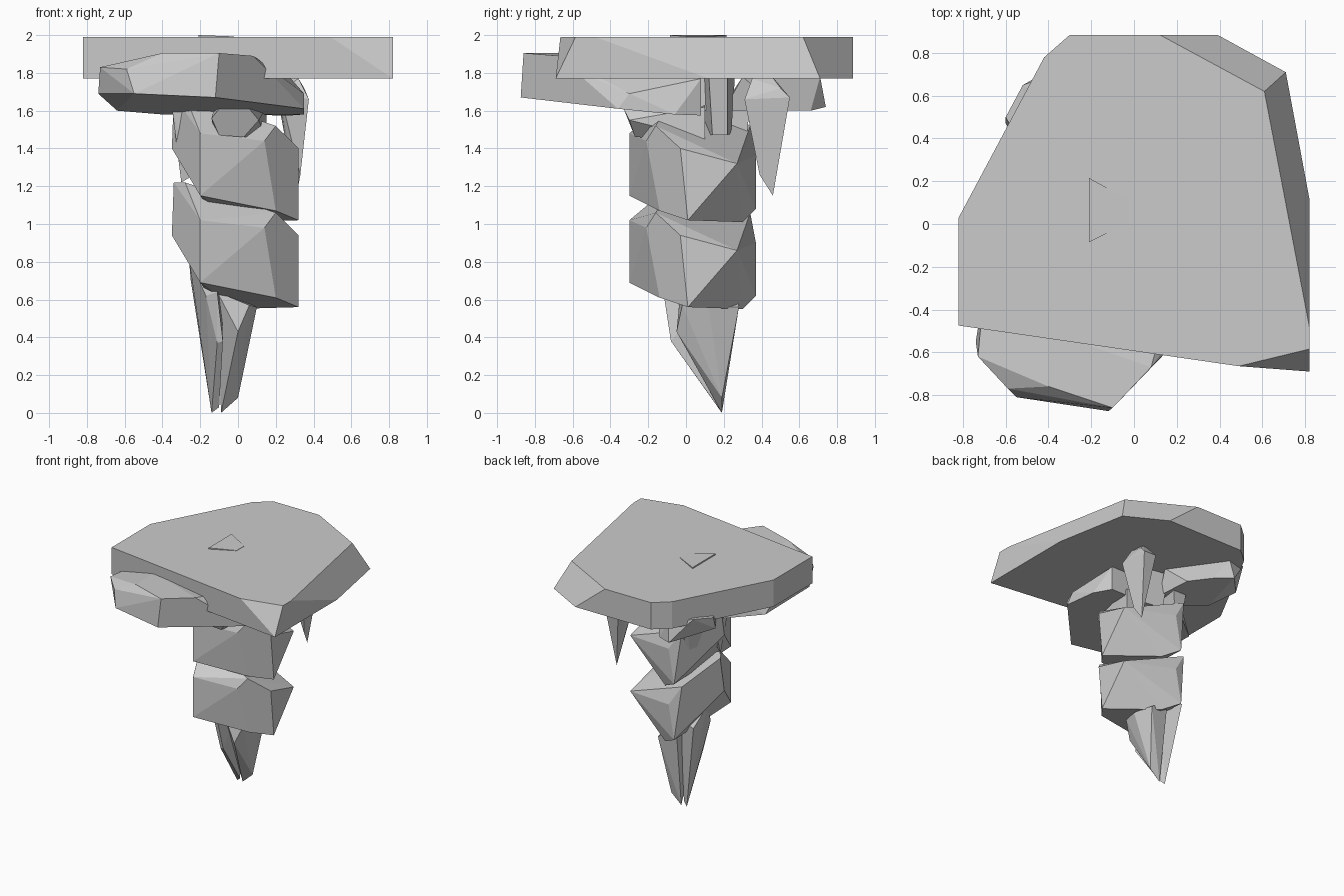
import bpy, bmesh


def rock(name, points, lift=0.0):
    """Faceted stone: convex hull around a few corner points."""
    bm = bmesh.new()
    for x, y, z in points:
        bm.verts.new((x, y, z + lift))
    res = bmesh.ops.convex_hull(bm, input=bm.verts)
    loose = {g for g in res["geom_interior"] + res["geom_unused"]
             if isinstance(g, bmesh.types.BMVert)}
    bmesh.ops.delete(bm, geom=list(loose), context='VERTS')
    bmesh.ops.dissolve_limit(bm, angle_limit=0.12, verts=bm.verts, edges=bm.edges)
    bmesh.ops.recalc_face_normals(bm, faces=bm.faces)
    me = bpy.data.meshes.new(name)
    bm.to_mesh(me)
    bm.free()
    ob = bpy.data.objects.new(name, me)
    bpy.context.collection.objects.link(ob)
    return ob


# Flat slab on top, with a few chamfered corners
shared = [(-.82, -.475), (-.30, .885), (-.42, .78), (-.82, .03)]
upper = shared + [(.49, -.665), (.82, -.585), (.82, -.48), (.61, .62), (.12, .885)]
lower = shared + [(.82, -.69), (.82, .12), (.71, .71), (.39, .885)]
rock("top_slab", [(x, y, 1.99) for x, y in upper] + [(x, y, 1.77) for x, y in lower])

# Small stone poking through the slab
cap = [(-.21, .215, 2.0), (-.02, .11, 1.993), (-.02, .01, 1.993), (-.21, -.085, 2.0)]
rock("cap_stone", cap + [(x, y, 1.6) for x, y, z in cap])

# Big boulder jutting out at the front left
rock("front_boulder", [
    (-.74, -.55, 1.69), (-.55, -.81, 1.69), (-.12, -.875, 1.67), (.35, -.36, 1.61),
    (.35, -.06, 1.58), (.28, .08, 1.575), (-.40, .08, 1.58), (-.64, -.12, 1.60),
    (-.73, -.62, 1.83), (-.59, -.77, 1.82), (-.40, -.76, 1.905), (-.10, -.86, 1.905),
    (.08, -.67, 1.89), (.15, -.60, 1.82), (.35, -.30, 1.69), (-.40, -.5, 1.905),
    (-.70, -.3, 1.82), (.28, .08, 1.77), (-.35, .08, 1.80)])

# Boulder under the back left of the slab
rock("back_boulder", [
    (-.60, .47, 1.70), (-.60, .50, 1.80), (-.52, .65, 1.82), (-.49, .66, 1.77),
    (-.36, .74, 1.62), (-.34, .71, 1.78), (-.22, .66, 1.60), (-.10, .50, 1.60),
    (-.05, .30, 1.78), (-.08, .20, 1.60), (-.30, .18, 1.60), (-.48, .30, 1.62),
    (-.50, .32, 1.80)])

# Two matching blocks stacked as the trunk
block = [
    (-.20, -.30, 1.02), (-.20, -.30, .69), (.14, -.21, .98), (.20, -.14, .61),
    (.20, -.16, 1.06), (.32, -.03, .94), (.32, .01, .56), (.32, .27, .86),
    (-.02, .30, .55), (-.10, .37, .90), (-.15, .37, .62), (-.35, .0, .94),
    (-.34, .04, 1.22), (-.28, -.06, 1.22), (-.26, .12, .80), (-.20, .34, 1.06)]
for name, lift in (("lower_block", 0), ("upper_block", .46)):
    rock(name, block, lift)

# Little stones wedged in the gaps above each block
nub = [(-.14, -.30, 1.56), (-.10, -.33, 1.61), (.06, -.33, 1.61), (.11, -.30, 1.55),
       (.03, -.27, 1.46), (-.10, -.27, 1.47), (-.12, .1, 1.63), (.15, .1, 1.62),
       (.15, .1, 1.45), (-.12, .1, 1.45)]
rock("upper_nub", nub)
rock("middle_nub", [(x * .7, y * .6 + .06, (z - 1.45) * .4 + 1.08) for x, y, z in nub])

# Two pointed stones forming the bottom tip
rock("bottom_spike_left", [
    (-.14, .19, 0), (-.10, .17, .03), (-.26, .10, .82), (-.25, .26, .70),
    (-.11, -.12, .64), (-.17, -.08, .62), (-.08, -.08, .38), (-.11, -.07, .37),
    (-.09, .20, .70)])
rock("bottom_spike_right", [
    (-.09, .19, 0), (.0, .19, .08), (.0, -.05, .43), (-.11, -.03, .64),
    (.06, -.02, .57), (.10, .12, .56), (.06, .28, .56), (-.10, .27, .66)])

# Hanging spikes at the back and left
rock("back_right_spike", [
    (.31, .46, 1.15), (.33, .39, 1.26), (.32, .35, 1.77), (.28, .44, 1.80),
    (.22, .33, 1.70), (.375, .31, 1.66), (.36, .38, 1.45), (.35, .50, 1.72),
    (.20, .46, 1.72), (.36, .55, 1.67), (.24, .54, 1.68), (.25, .42, 1.45)])
rock("back_left_spike", [
    (-.16, .30, 1.14), (-.21, .24, 1.20), (-.33, .14, 1.68), (-.24, .33, 1.66),
    (-.10, .34, 1.68), (-.14, .10, 1.68)])
rock("left_spike", [
    (-.30, -.02, 1.22), (-.25, -.05, 1.25), (-.35, -.06, 1.62), (-.33, .12, 1.62),
    (-.18, .10, 1.64), (-.20, -.10, 1.62)])

# Rough stone joining trunk and slab
rock("neck_stone", [
    (-.10, .10, 1.47), (.12, .14, 1.47), (.10, .22, 1.47), (-.08, .24, 1.48),
    (-.14, .08, 1.80), (.14, .12, 1.80), (.12, .22, 1.80), (-.12, .26, 1.80)])
